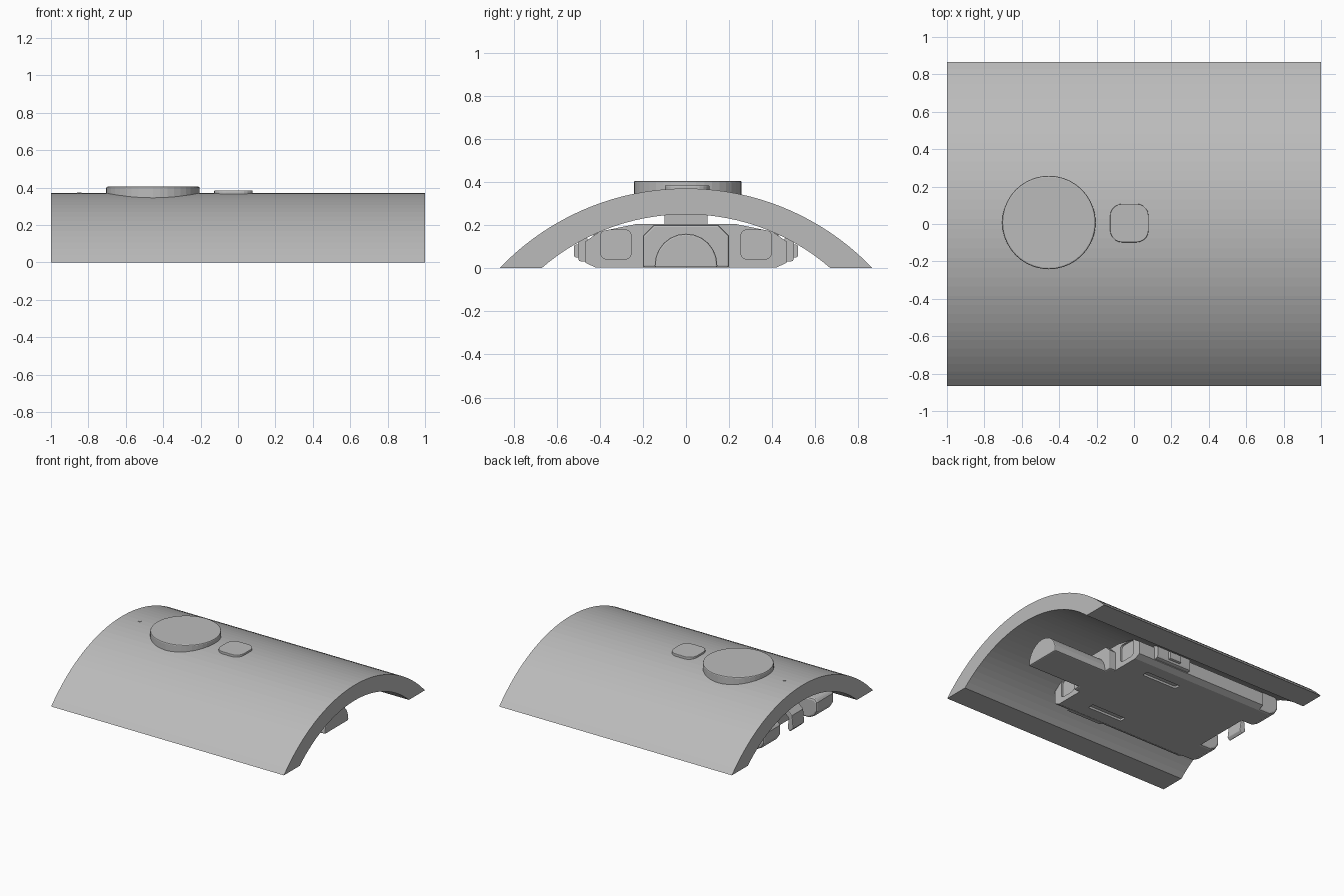
import bpy, bmesh, math
from mathutils import Matrix

if "Cube" in bpy.data.objects:
    bpy.data.objects.remove(bpy.data.objects["Cube"])

grey = bpy.data.materials.new("grey")
grey.diffuse_color = (0.5, 0.5, 0.5, 1)
grey.use_nodes = True
grey.node_tree.nodes["Principled BSDF"].inputs["Base Color"].default_value = grey.diffuse_color


def prism(name, pts, axis, lo, hi, bevel=0.0, segs=2):
    """Extrude a closed 2D profile: axis 'x' uses (y, z), axis 'z' uses (x, y), axis 'y' uses (x, z)."""
    place = {"x": lambda p, d: (d, p[0], p[1]), "y": lambda p, d: (p[0], d, p[1]),
             "z": lambda p, d: (p[0], p[1], d)}[axis]
    bm = bmesh.new()
    a = [bm.verts.new(place(p, lo)) for p in pts]
    b = [bm.verts.new(place(p, hi)) for p in pts]
    n = len(pts)
    bm.faces.new(a)
    bm.faces.new(b[::-1])
    for i in range(n):
        bm.faces.new((a[i], b[i], b[(i + 1) % n], a[(i + 1) % n]))
    bmesh.ops.recalc_face_normals(bm, faces=bm.faces)
    me = bpy.data.meshes.new(name)
    bm.to_mesh(me)
    bm.free()
    me.materials.append(grey)
    ob = bpy.data.objects.new(name, me)
    bpy.context.collection.objects.link(ob)
    if bevel:
        m = ob.modifiers.new("bevel", "BEVEL")
        m.width, m.segments, m.limit_method = bevel, segs, "ANGLE"
        m.angle_limit = math.radians(50)
    return ob


def rounded(cx, cy, hx, hy, r, n=5):
    """Rounded rectangle outline."""
    out = []
    for k, (sx, sy) in enumerate(((1, 1), (-1, 1), (-1, -1), (1, -1))):
        for i in range(n + 1):
            t = math.pi / 2 * (k + i / n)
            out.append((cx + sx * (hx - r) + r * math.cos(t), cy + sy * (hy - r) + r * math.sin(t)))
    return out


def arc(half, rise, n):
    """Circular arc over a chord on z = 0, from +half to -half."""
    R = (half * half + rise * rise) / (2 * rise)
    a = math.asin(half / R)
    return [(R * math.sin(a - 2 * a * i / n), rise - R + R * math.cos(a - 2 * a * i / n)) for i in range(n + 1)]


def cut(ob, cutter):
    m = ob.modifiers.new("cut", "BOOLEAN")
    m.operation, m.object, m.solver = "DIFFERENCE", cutter, "EXACT"
    cutter.hide_render = True
    cutter.hide_viewport = True


# Curved shell
prism("curved_shell", arc(0.865, 0.37, 37) + arc(0.67, 0.25, 30)[::-1], "x", -1, 1)

# Parts on top of the shell
disc = [(-0.455 + 0.25 * math.cos(i * math.tau / 40), 0.008 + 0.25 * math.sin(i * math.tau / 40)) for i in range(40)]
prism("round_cap", disc, "z", 0.33, 0.405, 0.008)
prism("square_button", rounded(-0.025, 0.005, 0.103, 0.103, 0.065), "z", 0.34, 0.384, 0.004)
prism("small_pin", rounded(-0.85, 0.008, 0.012, 0.012, 0.011, 2), "z", 0.35, 0.373)

# Central body under the shell
half = [(0.42, 0.003), (0.465, 0.025), (0.465, 0.125), (0.40, 0.17), (0.23, 0.205)]
body = prism("underside_body", half + [(-y, z) for y, z in half[::-1]], "x", -0.8, 0.34)
for s in (-1, 1):
    # Slots in the flat underside
    cut(body, prism("slot_cutter", rounded(0, s * 0.3, 0.15, 0.025, 0.01, 2), "z", -0.05, 0.02))
    # Recessed windows in the end face
    cut(body, prism("window_cutter", rounded(s * 0.325, 0.11, 0.07, 0.068, 0.025, 3), "x", 0.325, 0.4))
    # Rounded pods at the far end
    pod = [(-0.75, 0.165), (-0.95, 0.165), (-0.97, 0.14), (-0.97, 0.07), (-0.945, 0.03),
           (-0.90, 0.005), (-0.75, 0.003)]
    prism("end_pod", pod, "y", s * 0.22, s * 0.43, 0.015)
    # Side knobs
    prism("side_rail", rounded(s * 0.475, 0.085, 0.025, 0.055, 0.015, 2), "x", -0.1, 0.2)
    prism("side_knob", rounded(s * 0.50, 0.08, 0.02, 0.03, 0.01, 2), "x", 0.0, 0.1)

# Arched tongue and its collar
def arch_profile(w, h, n=12):
    r = min(w, h)
    top = [(w * math.cos(math.pi * i / n), h - r + r * math.sin(math.pi * i / n)) for i in range(n + 1)]
    return [(w, 0.003)] + top + [(-w, 0.003)]


prism("arched_tongue", arch_profile(0.145, 0.16), "x", 0.3, 0.85, 0.008)
collar = [(0.2, 0.003), (0.2, 0.15), (0.15, 0.2), (-0.15, 0.2), (-0.2, 0.15), (-0.2, 0.003)]
prism("tongue_collar", collar, "x", 0.3, 0.39, 0.01)

# Mount joining the body to the shell
prism("top_mount", rounded(0, 0.22, 0.1, 0.04, 0.01, 2), "x", -0.3, 0.15)

# Hooked latch at the far end
latch = [(-0.78, 0.19), (-0.92, 0.19), (-0.96, 0.15), (-0.97, 0.05), (-0.94, 0.02), (-0.92, 0.04),
         (-0.93, 0.12), (-0.90, 0.15), (-0.78, 0.15)]
prism("latch", latch, "y", -0.07, 0.07, 0.006)
